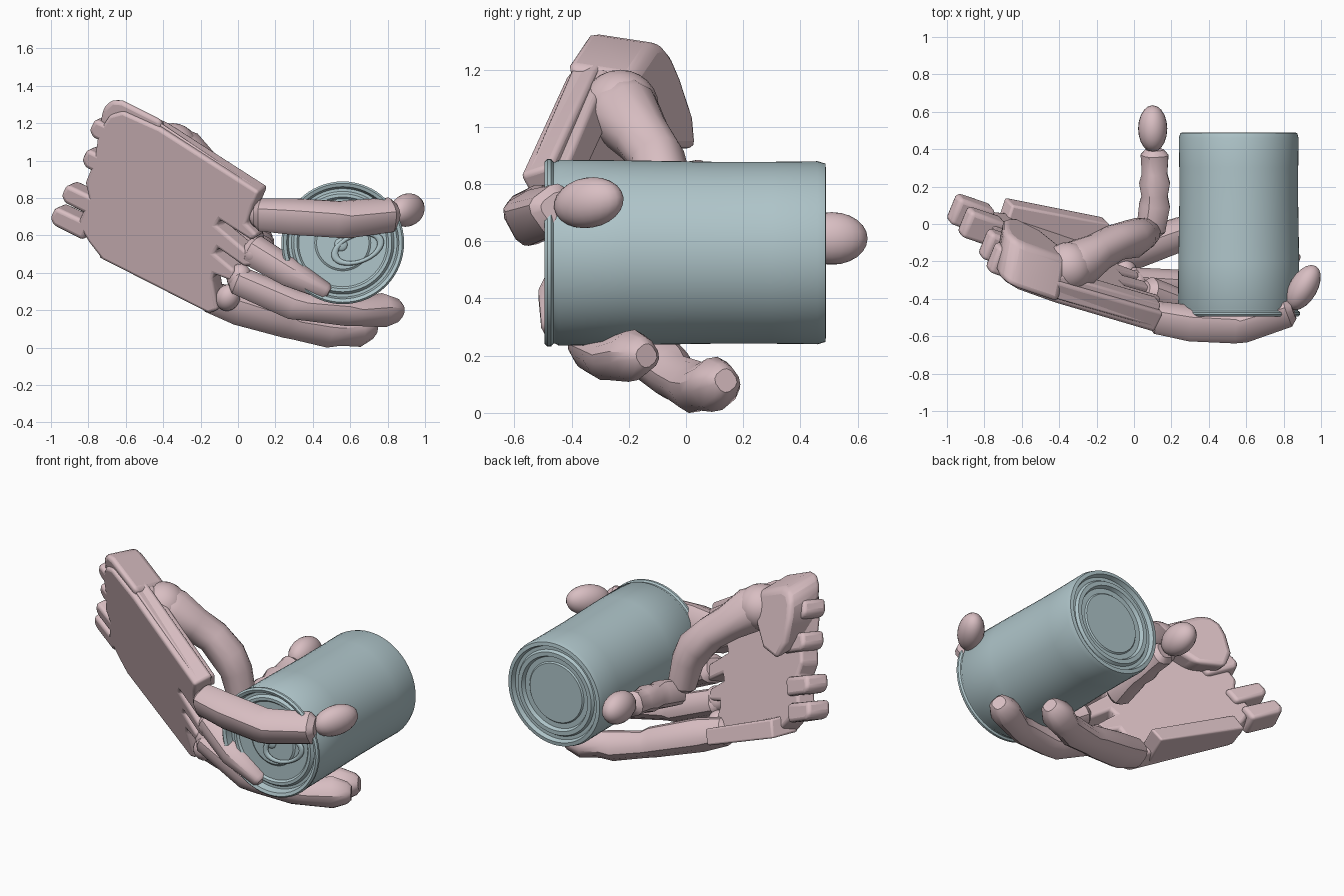
import bpy, bmesh, math
from mathutils import Vector, Matrix

if "Cube" in bpy.data.objects:
    bpy.data.objects.remove(bpy.data.objects["Cube"])


def material(name, rgb):
    m = bpy.data.materials.new(name)
    m.use_nodes = True
    m.diffuse_color = (*rgb, 1)
    m.node_tree.nodes["Principled BSDF"].inputs["Base Color"].default_value = (*rgb, 1)
    return m


PINK = material("dusty pink", (0.69, 0.515, 0.54))
BLUE = material("pale blue grey", (0.43, 0.56, 0.59))

# Back-of-hand plane: normal points into the palm, ACROSS points to the thumb side
INWARD = Vector((0.432, 0.857, 0.279))
ACROSS = Vector((0.382, -0.454, 0.804))


def on_palm(x, z, depth=0.0):
    return Vector((x, -0.255 - 0.504 * x - 0.326 * z, z)) + INWARD * depth


def finish(bm, name, mat, angle=35):
    bmesh.ops.recalc_face_normals(bm, faces=bm.faces)
    mesh = bpy.data.meshes.new(name)
    bm.to_mesh(mesh)
    bm.free()
    mesh.materials.append(mat)
    ob = bpy.data.objects.new(name, mesh)
    bpy.context.collection.objects.link(ob)
    bpy.ops.object.select_all(action="DESELECT")
    ob.select_set(True)
    bpy.context.view_layer.objects.active = ob
    bpy.ops.object.shade_smooth_by_angle(angle=math.radians(angle))
    return ob


def slab(name, outline, near, far, flare=0.0, bevel=0.012, taper=0.0):
    """Front outline laid on the hand plane and thickened into the palm."""
    start = outline[0][0]
    bm = bmesh.new()
    low = [bm.verts.new(on_palm(x, z, near)) for x, z in outline]
    high = [bm.verts.new(on_palm(x, z, far + taper * (x - start)) - ACROSS * flare) for x, z in outline]
    bm.faces.new(low)
    bm.faces.new(high[::-1])
    for i in range(len(low)):
        j = (i + 1) % len(low)
        bm.faces.new((low[i], low[j], high[j], high[i]))
    ob = finish(bm, name, PINK)
    mod = ob.modifiers.new("rounded_edges", "BEVEL")
    mod.width = bevel
    mod.segments = 3
    mod.limit_method = "ANGLE"
    return ob


def tube(name, stations, sides=12, square=0.75):
    """Digit segment: stations are x, y, z, radius; rounded-box section, soft ends."""
    pts = [Vector(s[:3]) for s in stations]
    rad = [s[3] for s in stations]
    first, last = (pts[0] - pts[1]).normalized(), (pts[-1] - pts[-2]).normalized()
    pts = [pts[0] + first * rad[0] * 0.4] + pts + [pts[-1] + last * rad[-1] * 0.4]
    rad = [rad[0] * 0.65] + rad + [rad[-1] * 0.65]
    bm = bmesh.new()
    rings = []
    for i, (p, r) in enumerate(zip(pts, rad)):
        t = (pts[min(i + 1, len(pts) - 1)] - pts[max(i - 1, 0)]).normalized()
        side = t.cross(ACROSS).normalized()
        up = side.cross(t)
        ring = []
        for k in range(sides):
            a = math.tau * (k + 0.5) / sides
            c, s = math.cos(a), math.sin(a)
            c = math.copysign(abs(c) ** square, c)
            s = math.copysign(abs(s) ** square, s)
            ring.append(bm.verts.new(p + (side * c + up * s) * r))
        rings.append(ring)
    for a, b in zip(rings, rings[1:]):
        for k in range(sides):
            j = (k + 1) % sides
            bm.faces.new((a[k], a[j], b[j], b[k]))
    bm.faces.new(rings[0][::-1])
    bm.faces.new(rings[-1])
    return finish(bm, name, PINK)


def ball(name, center, size, direction=(0, 1, 0), mat=PINK):
    """Ellipsoid whose local y axis follows the direction."""
    turn = Vector((0, 1, 0)).rotation_difference(Vector(direction)).to_matrix().to_4x4()
    bm = bmesh.new()
    bmesh.ops.create_uvsphere(bm, u_segments=20, v_segments=12, radius=1,
                              matrix=Matrix.Translation(center) @ turn @ Matrix.Diagonal((*size, 1)))
    return finish(bm, name, mat)


# Can, turned around the y axis from front recess to back recess
CAN = Vector((0.56, 0, 0.56))
profile = [(0, -.462), (.14, -.462), (.15, -.455), (.235, -.455), (.245, -.467), (.262, -.467),
           (.275, -.45), (.29, -.45), (.3, -.488), (.318, -.495), (.328, -.485), (.328, -.472),
           (.318, -.464), (.318, -.456), (.325, -.445), (.323, -.2), (.318, .1), (.318, .3),
           (.32, .46), (.312, .487), (.29, .49), (.28, .465), (.26, .465), (.25, .482),
           (.225, .482), (.215, .46), (.185, .46), (.178, .468), (0, .468)]
bm = bmesh.new()
verts = [bm.verts.new(CAN + Vector((r, y, 0))) for r, y in profile]
edges = [bm.edges.new(pair) for pair in zip(verts, verts[1:])]
bmesh.ops.spin(bm, geom=verts + edges, cent=CAN, axis=(0, 1, 0), angle=math.tau, steps=64)
bmesh.ops.remove_doubles(bm, verts=bm.verts, dist=0.0005)
finish(bm, "can", BLUE)

# Pull tab: a flattened loop with its rivet
bpy.ops.mesh.primitive_torus_add(major_segments=32, minor_segments=8, major_radius=0.095,
                                 minor_radius=0.014, location=(0.64, -0.47, 0.53),
                                 rotation=(math.pi / 2, math.radians(-20), 0))
tab = bpy.context.object
tab.name = "pull_tab"
tab.scale = (1.35, 0.75, 0.8)
tab.data.materials.append(BLUE)
bpy.ops.object.shade_smooth()
ball("tab_rivet", (0.55, -0.465, 0.55), (0.035, 0.012, 0.035), mat=BLUE)

# Back-of-hand plate with notched knuckle prongs
slab("palm_plate", [(-.75, 1.15), (-.69, 1.24), (-.62, 1.26), (-.42, 1.17), (.11, .83), (.08, .76),
                    (.04, .66), (.1, .6), (.07, .57), (-.1, .68), (-.12, .65), (.06, .5), (.08, .44),
                    (.03, .43), (-.11, .53), (-.13, .5), (-.02, .41), (-.03, .35), (-.13, .39),
                    (-.14, .36), (-.11, .2), (-.16, .18), (-.73, .47), (-.8, .56), (-.86, .66),
                    (-.8, .8), (-.82, .88), (-.77, 1.0)], 0, 0.12, bevel=0.018)

# Little-finger side wall, deeper towards the fingers, and thumb-side housing
slab("little_finger_wall", [(-.75, .48), (-.26, .235), (-.22, .31), (-.71, .57)],
     0.01, 0.18, 0.05, taper=0.15)
slab("thumb_housing", [(-.75, 1.2), (-.735, 1.28), (-.69, 1.325), (-.63, 1.32), (-.41, 1.21),
                       (-.43, 1.06), (-.55, .95), (-.7, .95), (-.75, 1.06)],
     0.02, 0.235, 0.12, 0.07)
slab("thumb_side_rim", [(-.44, 1.2), (.1, .84), (.07, .76), (-.46, 1.1)], 0.03, 0.15, 0.05)

# Rounded wrist hinge lugs
for i, (x, z) in enumerate([(-1.01, .69), (-.95, .81), (-.84, 1.0), (-.8, 1.16)]):
    slab(f"wrist_lug_{i + 1}", [(x, z), (x + .03, z + .06), (x + .22, z - .03),
                                (x + .18, z - .12), (x + .02, z - .04)], 0.0, 0.15, 0.02, 0.04)

# Knuckle hinge pins
for name, x, z in [("index", .1, .69), ("middle", .06, .49), ("ring", -.02, .36), ("little", -.08, .25)]:
    p = on_palm(x, z, 0.06)
    ball(name + "_knuckle", p, (0.065, 0.075, 0.065), ACROSS)

# Index finger in front of the can, with its pad wrapping the far side
tube("index_finger", [(.12, -.5, .71, .08), (.3, -.53, .7, .088), (.54, -.54, .685, .088),
                      (.58, -.535, .685, .088), (.82, -.46, .71, .08)], square=0.55)
ball("index_tip", (.905, -.34, .735), (.075, .135, .088), (.5, .85, .15))

# Middle finger tucked against the can end
tube("middle_finger", [(.08, -.37, .52, .085), (.28, -.44, .4, .075), (.47, -.46, .3, .045)])

# Ring and little fingers cradling the can from below
tube("ring_finger", [(.0, -.31, .36, .075), (.3, -.33, .23, .08), (.36, -.33, .22, .072),
                     (.58, -.28, .2, .08), (.64, -.26, .19, .07), (.78, -.19, .2, .085),
                     (.85, -.15, .2, .06)])
tube("little_finger", [(-.15, -.17, .27, .08), (.0, -.14, .22, .095), (.26, -.05, .14, .085),
                       (.31, -.03, .12, .075), (.48, .03, .09, .085), (.54, .05, .09, .075),
                       (.64, .1, .1, .09), (.71, .13, .11, .06)])

# Thumb sweeping down behind the palm, then along the can
ball("thumb_ball", (-.35, -.23, 1.07), (.135, .135, .13))
tube("thumb_base", [(-.38, -.25, 1.09, .11), (-.29, -.21, 1.04, .125), (-.19, -.15, .96, .1),
                    (-.1, -.1, .89, .095), (-.01, -.08, .79, .1), (.03, -.06, .7, .09),
                    (.06, -.05, .55, .08)], square=0.85)
tube("thumb_middle", [(.09, -.03, .5, .075), (.11, .1, .53, .08), (.11, .15, .535, .068),
                      (.11, .22, .55, .08), (.11, .27, .555, .066), (.11, .37, .575, .072)])
ball("thumb_tip", (.1, .51, .61), (.078, .125, .092))
